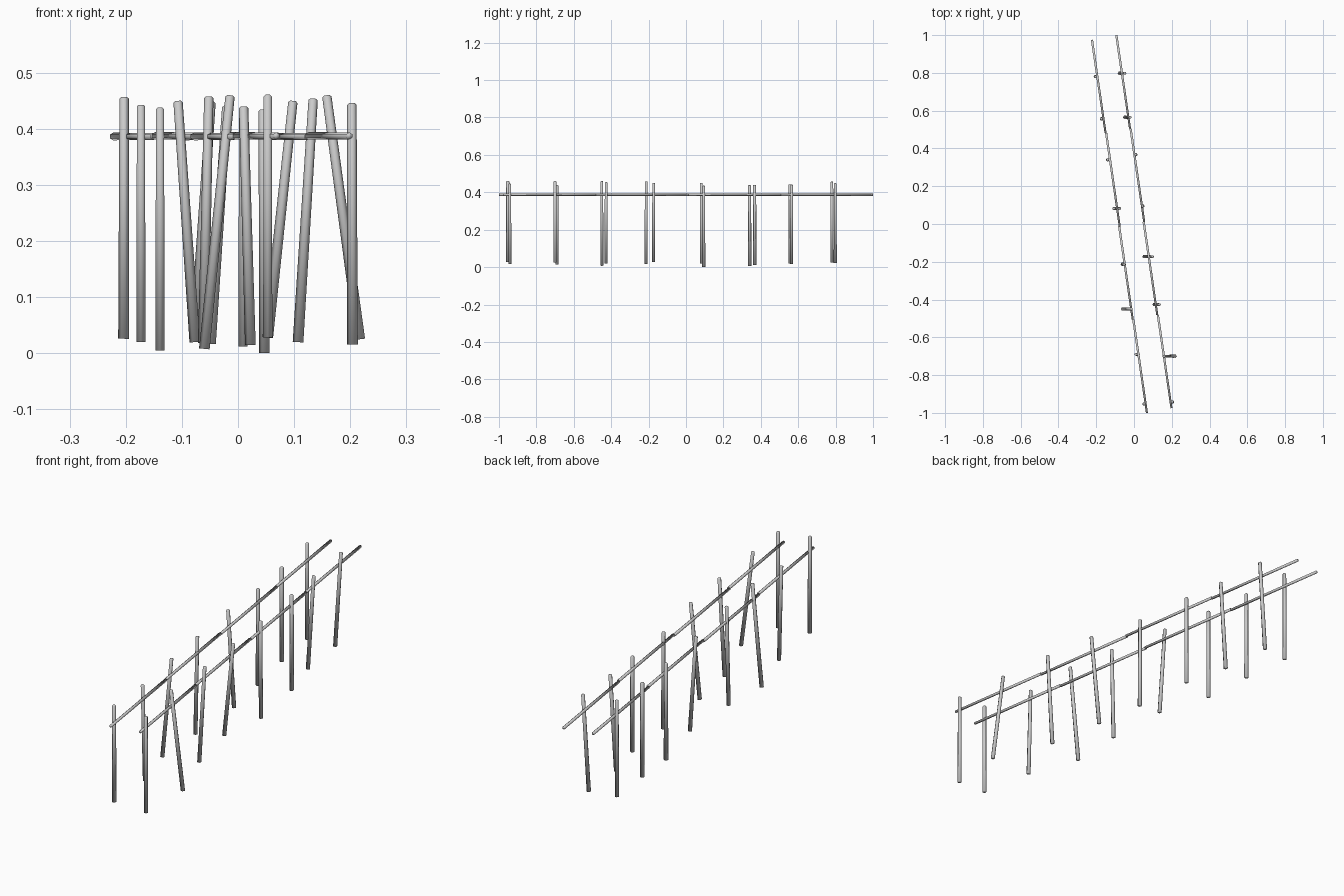
import bpy, bmesh
from mathutils import Vector

if "Cube" in bpy.data.objects:
    bpy.data.objects.remove(bpy.data.objects["Cube"])


def tapered_pole(name, start, end, r_start, r_end, sides=6, bevel=0.003):
    """Fully smooth-shaded low-poly pole between two points, rounded top rim."""
    a, b = Vector(start), Vector(end)
    axis = b - a
    bm = bmesh.new()
    bmesh.ops.create_cone(bm, cap_ends=True, segments=sides, radius1=r_start,
                          radius2=r_end, depth=axis.length)
    if bevel:
        top = [e for e in bm.edges if all(v.co.z > 0 for v in e.verts)]
        bmesh.ops.bevel(bm, geom=top, offset=bevel, segments=1,
                        affect='EDGES', profile=0.5)
    for f in bm.faces:
        f.smooth = True
    mesh = bpy.data.meshes.new(name)
    bm.to_mesh(mesh)
    bm.free()
    obj = bpy.data.objects.new(name, mesh)
    obj.location = (a + b) / 2
    obj.rotation_mode = 'QUATERNION'
    obj.rotation_quaternion = axis.to_track_quat('Z', 'Y')
    bpy.context.collection.objects.link(obj)
    return obj


# Posts: y, x at top, z top, x at bottom, z bottom
left_posts = [
    (0.78, -0.203, 0.457, -0.204, 0.026),
    (0.557, -0.173, 0.443, -0.173, 0.020),
    (0.34, -0.139, 0.438, -0.139, 0.005),
    (0.082, -0.107, 0.450, -0.077, 0.020),
    (-0.213, -0.052, 0.458, -0.062, 0.018),
    (-0.450, -0.014, 0.460, -0.060, 0.008),
    (-0.690, 0.010, 0.440, 0.022, 0.015),
    (-0.953, 0.053, 0.461, 0.053, 0.028),
]
right_posts = [
    (0.798, -0.048, 0.449, -0.077, 0.022),
    (0.565, -0.020, 0.441, -0.049, 0.017),
    (0.367, 0.009, 0.440, 0.009, 0.012),
    (0.095, 0.045, 0.435, 0.047, 0.001),
    (-0.173, 0.098, 0.450, 0.053, 0.028),
    (-0.427, 0.134, 0.454, 0.107, 0.020),
    (-0.700, 0.158, 0.460, 0.217, 0.025),
    (-0.942, 0.203, 0.446, 0.204, 0.016),
]
for side, posts in (("left", left_posts), ("right", right_posts)):
    for i, (y, xt, zt, xb, zb) in enumerate(posts):
        tapered_pole(f"{side}_post_{i + 1}", (xb, y, zb), (xt, y, zt), 0.0095, 0.0083)

# Rails: four poles laid end to end along each row
rails = {
    "left": (Vector((-0.221, 0.975, 0.387)), Vector((0.067, -1.0, 0.387))),
    "right": (Vector((-0.092, 1.0, 0.387)), Vector((0.197, -0.975, 0.387))),
}
for side, (a, b) in rails.items():
    for i in range(4):
        p, q = a.lerp(b, i / 4), a.lerp(b, (i + 1) / 4)
        shift = Vector((0.0015, 0, 0.0005)) * (1 if i % 2 else -1)
        tapered_pole(f"{side}_rail_{i + 1}", p + shift, q + shift, 0.0068, 0.0062, bevel=0)
